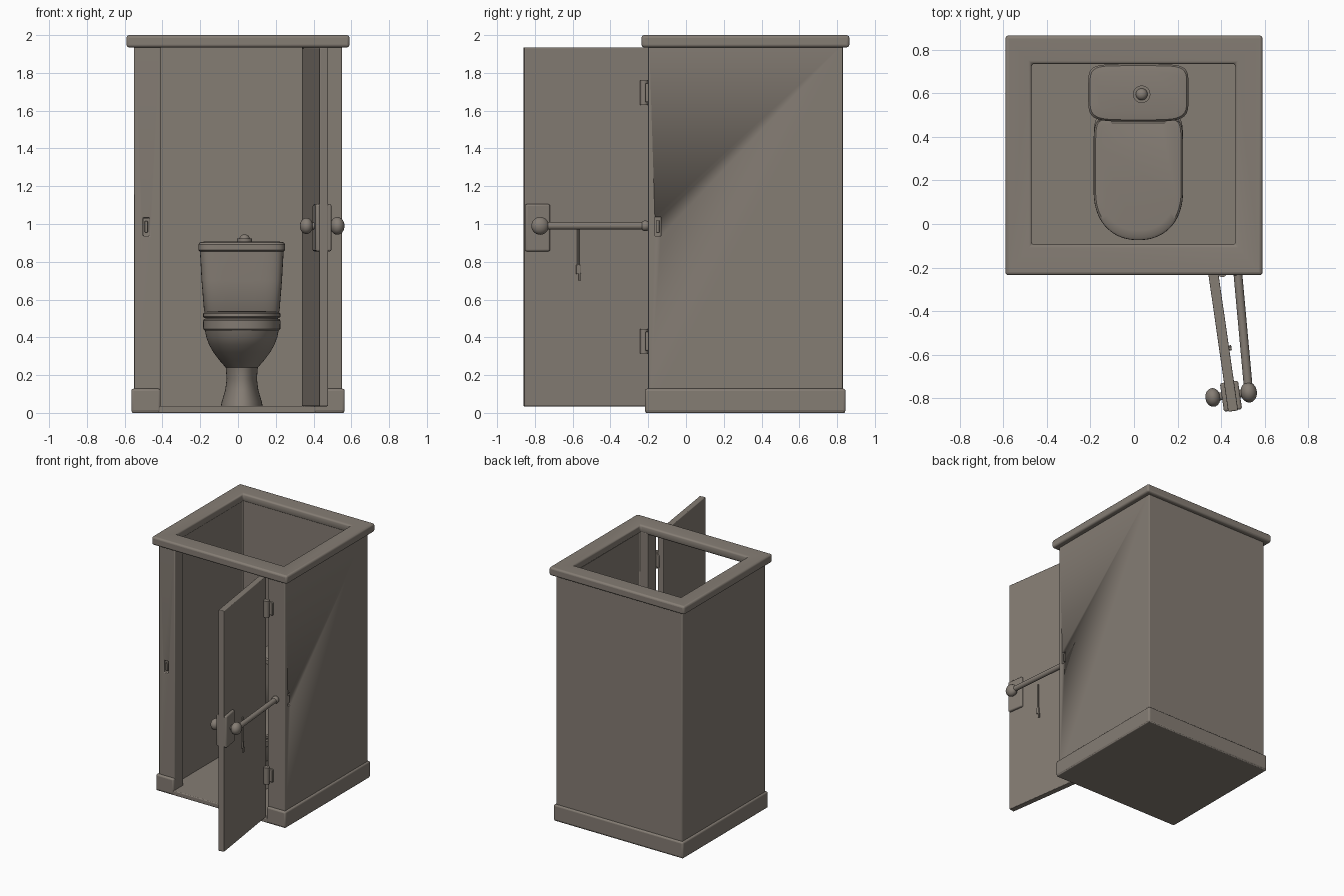
import bpy, bmesh, math
from mathutils import Matrix, Vector

if "Cube" in bpy.data.objects:
    bpy.data.objects.remove(bpy.data.objects["Cube"])

mat = bpy.data.materials.new("taupe grey")
mat.diffuse_color = (0.235, 0.205, 0.175, 1)
mat.use_nodes = True
mat.node_tree.nodes["Principled BSDF"].inputs["Base Color"].default_value = mat.diffuse_color


def finish(bm, name, bevel=0.0, smooth=True, matrix=None):
    bmesh.ops.recalc_face_normals(bm, faces=bm.faces[:])
    me = bpy.data.meshes.new(name)
    bm.to_mesh(me)
    bm.free()
    if matrix:
        me.transform(matrix)
    ob = bpy.data.objects.new(name, me)
    bpy.context.collection.objects.link(ob)
    me.materials.append(mat)
    if bevel:
        m = ob.modifiers.new("bevel", 'BEVEL')
        m.width, m.segments, m.limit_method = bevel, 3, 'ANGLE'
    if smooth:
        bpy.ops.object.select_all(action='DESELECT')
        ob.select_set(True)
        bpy.context.view_layer.objects.active = ob
        bpy.ops.object.shade_smooth_by_angle(angle=math.radians(35))
    return ob


def box(name, x, y, z, bevel=0.0, matrix=None, smooth=True):
    bm = bmesh.new()
    bmesh.ops.create_cube(bm, size=1)
    for v in bm.verts:
        v.co = [(a + b) / 2 + c * (b - a) for (a, b), c in zip((x, y, z), v.co)]
    return finish(bm, name, bevel, smooth, matrix)


def prism(name, pts, z0, z1, bevel=0.0):
    bm = bmesh.new()
    f = bm.faces.new([bm.verts.new((x, y, z0)) for x, y in pts])
    ext = bmesh.ops.extrude_face_region(bm, geom=[f])
    for v in ext["geom"]:
        if isinstance(v, bmesh.types.BMVert):
            v.co.z = z1
    return finish(bm, name, bevel)


def loft(name, rings, ef, eb, cx=0.02, n=64):
    """rings: (z, half width, front y, widest y, back y); ef/eb squareness front/back"""
    bm = bmesh.new()
    loops = []
    for z, hw, yf, ym, yb in rings:
        loop = []
        for i in range(n):
            t = 2 * math.pi * (i + 0.5) / n
            c, s = math.cos(t), math.sin(t)
            p = 2 / (ef if s < 0 else eb)
            d = (ym - yf) if s < 0 else (yb - ym)
            loop.append(bm.verts.new((cx + hw * math.copysign(abs(c) ** p, c),
                                      ym + d * math.copysign(abs(s) ** p, s), z)))
        loops.append(loop)
    for a, b in zip(loops, loops[1:]):
        for i in range(n):
            j = (i + 1) % n
            bm.faces.new((a[i], a[j], b[j], b[i]))
    bm.faces.new(loops[0])
    bm.faces.new(loops[-1])
    return finish(bm, name)


def rod(name, a, b, r, matrix=None, n=20):
    a, b = Vector(a), Vector(b)
    bm = bmesh.new()
    q = (b - a).to_track_quat('Z', 'Y').to_matrix().to_4x4()
    bmesh.ops.create_cone(bm, cap_ends=True, segments=n, radius1=r, radius2=r,
                          depth=(b - a).length, matrix=Matrix.Translation((a + b) / 2) @ q)
    return finish(bm, name, matrix=matrix)


def ball(name, c, r, matrix=None, scale=(1, 1, 1)):
    bm = bmesh.new()
    bmesh.ops.create_uvsphere(bm, u_segments=24, v_segments=14, radius=r,
                              matrix=Matrix.Translation(c) @ Matrix.Diagonal((*scale, 1)))
    return finish(bm, name, matrix=matrix)


def cut(target, cutter):
    cutter.hide_render = True
    cutter.hide_viewport = True
    m = target.modifiers.new("cut", 'BOOLEAN')
    m.object, m.solver = cutter, 'EXACT'
    # cut before bevelling
    with bpy.context.temp_override(object=target, active_object=target):
        bpy.ops.object.modifier_move_to_index(modifier="cut", index=0)


def c_plan(o, yf, yb):
    """C-shaped floor plan with the doorway in front"""
    return [(-0.41, yf), (-o, yf), (-o, yb), (o, yb), (o, yf), (0.40, yf),
            (0.40, -0.095), (0.472, -0.095), (0.472, 0.737),
            (-0.472, 0.737), (-0.472, -0.095), (-0.41, -0.095)]


# cabin: walls, skirting, floor, open top frame
walls = prism("walls", c_plan(0.55, -0.20, 0.83), 0.02, 1.95, 0.006)
prism("skirting", c_plan(0.565, -0.218, 0.845), 0.003, 0.128, 0.012)
box("floor", (-0.562, 0.562), (-0.215, 0.842), (0, 0.036), 0.006)
frame = box("top_frame", (-0.59, 0.59), (-0.235, 0.865), (1.935, 2.0), 0.014)
cut(frame, box("frame_cutter", (-0.47, 0.465), (-0.095, 0.735), (1.8, 2.1)))

# latch slots in the left pillar and the right wall
cut(walls, box("front_slot_cutter", (-0.503, -0.468), (-0.25, -0.18), (0.937, 1.033)))
m = walls.modifiers.new("cut2", 'BOOLEAN')
side = box("side_slot_cutter", (0.53, 0.6), (-0.165, -0.132), (0.937, 1.037))
side.hide_render = side.hide_viewport = True
m.object, m.solver = side, 'EXACT'
box("front_latch", (-0.494, -0.477), (-0.197, -0.17), (0.955, 1.015), 0.004)
box("side_latch", (0.52, 0.547), (-0.157, -0.14), (0.955, 1.019), 0.004)

# toilet
loft("bowl", [(0.03, 0.112, 0.10, 0.30, 0.60), (0.06, 0.106, 0.11, 0.30, 0.60),
              (0.12, 0.088, 0.14, 0.30, 0.58), (0.18, 0.08, 0.15, 0.30, 0.57),
              (0.24, 0.085, 0.14, 0.29, 0.57), (0.28, 0.12, 0.09, 0.26, 0.57),
              (0.32, 0.15, 0.035, 0.22, 0.57), (0.36, 0.173, -0.01, 0.19, 0.57),
              (0.40, 0.188, -0.04, 0.17, 0.57), (0.44, 0.196, -0.055, 0.16, 0.57)], 2.1, 4)
loft("seat", [(0.435, 0.196, -0.06, 0.15, 0.49), (0.445, 0.204, -0.072, 0.15, 0.50),
              (0.488, 0.205, -0.074, 0.15, 0.50), (0.497, 0.199, -0.066, 0.15, 0.49)], 2.2, 12)
loft("seat_gap", [(0.49, 0.193, -0.055, 0.15, 0.47), (0.51, 0.193, -0.055, 0.15, 0.47)], 2.2, 12)
loft("seat_lid", [(0.503, 0.2, -0.068, 0.15, 0.48), (0.509, 0.205, -0.074, 0.15, 0.48),
                  (0.526, 0.204, -0.073, 0.15, 0.48), (0.534, 0.196, -0.062, 0.15, 0.48),
                  (0.537, 0.17, -0.03, 0.15, 0.47)], 2.2, 12)
box("tank_support", (-0.13, 0.17), (0.44, 0.69), (0.36, 0.54), 0.03)
loft("tank", [(0.525, 0.19, 0.51, 0.60, 0.715), (0.54, 0.2, 0.5, 0.60, 0.72),
              (0.70, 0.213, 0.488, 0.60, 0.725), (0.86, 0.222, 0.48, 0.60, 0.727)], 5, 6)
loft("tank_lid", [(0.855, 0.222, 0.48, 0.60, 0.725), (0.862, 0.23, 0.47, 0.60, 0.733),
                  (0.892, 0.23, 0.47, 0.60, 0.733), (0.903, 0.222, 0.478, 0.60, 0.726),
                  (0.908, 0.19, 0.51, 0.60, 0.70)], 5, 6)
rod("flush_collar", (0.035, 0.595, 0.90), (0.035, 0.595, 0.922), 0.04, n=32)
ball("flush_button", (0.035, 0.595, 0.922), 0.027, scale=(1, 1, 0.85))

# door, in a local frame: x along the door from the hinge, y outward
D = Matrix.Translation((0.36, -0.2, 0)) @ Matrix.Rotation(math.atan2(-0.66, 0.095), 4, 'Z')
box("door", (0, 0.665), (-0.023, 0.023), (0.035, 1.935), 0.005, D)
box("lock_plate", (0.53, 0.662), (-0.042, 0.042), (0.855, 1.105), 0.01, D)
rod("knob_shaft", (0.59, -0.08, 0.99), (0.59, 0.08, 0.99), 0.018, D)
ball("inner_knob", (0.59, -0.083, 0.99), 0.043, D, (1, 0.8, 1))
ball("outer_knob", (0.59, 0.083, 0.99), 0.047, D, (1, 0.8, 1))

# pull bar on the outside of the door
rod("pull_bar", (0.527, -0.78, 0.99), (0.473, -0.19, 0.99), 0.02)
ball("bar_end", (0.475, -0.215, 0.99), 0.028)

# hanging key
rod("key_chain", (0.378, 0.028, 0.98), (0.378, 0.028, 0.77), 0.006, D, 8)
box("key_tag", (0.367, 0.389), (0.022, 0.034), (0.735, 0.785), 0.003, D)
box("key_bit", (0.364, 0.376), (0.022, 0.034), (0.70, 0.74), 0.003, D)

# hinges
for label, z in (("upper", 1.695), ("lower", 0.38)):
    box(label + "_hinge_leaf", (0.37, 0.45), (-0.215, -0.195), (z - 0.05, z + 0.05), 0.005)
    rod(label + "_hinge_pin", (0.405, -0.223, z - 0.065), (0.405, -0.223, z + 0.065), 0.021)
